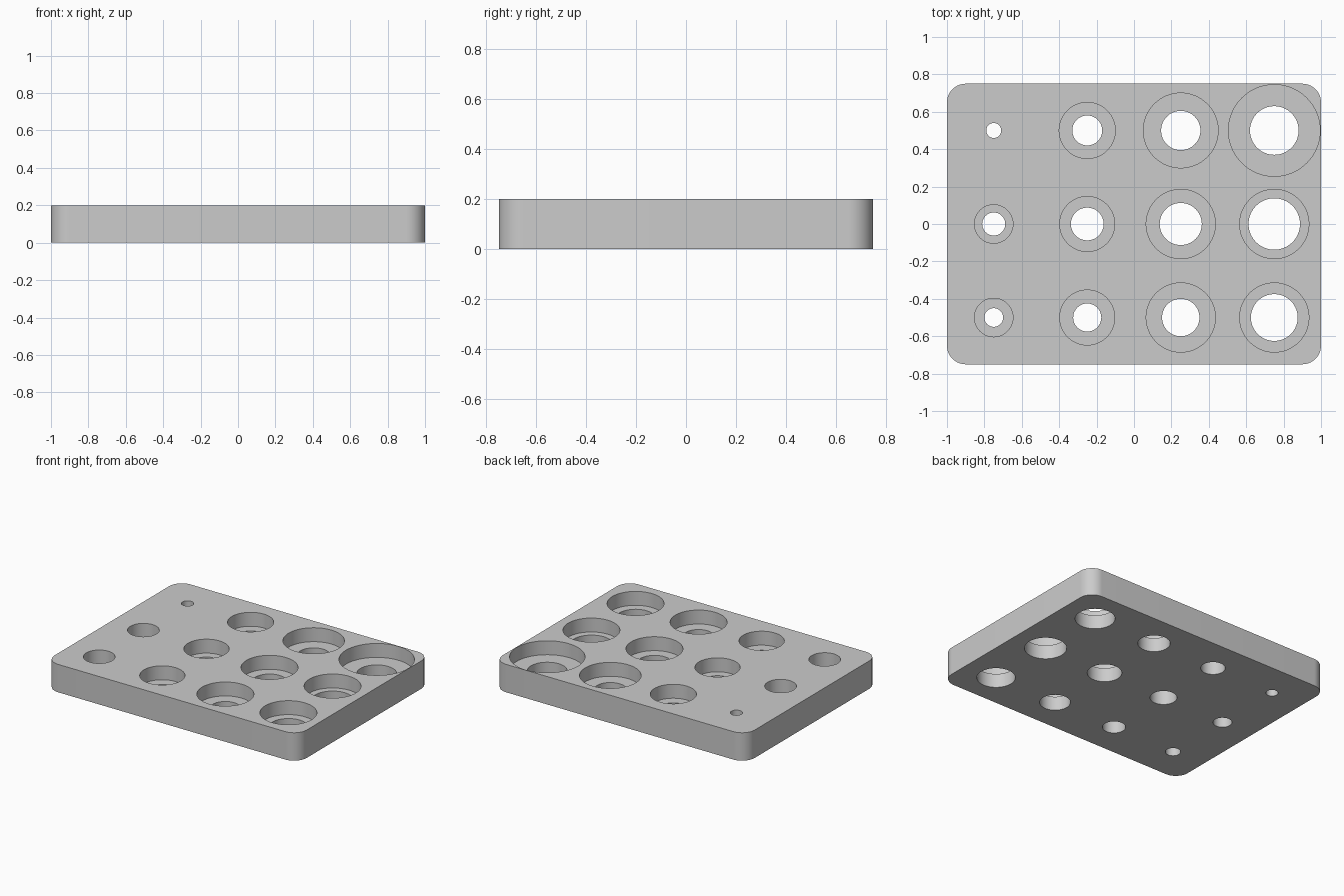
import bpy, bmesh, math
from mathutils import Matrix

cube = bpy.data.objects.get("Cube")
if cube:
    bpy.data.objects.remove(cube, do_unlink=True)

LENGTH, WIDTH, THICK, CORNER = 2.0, 1.5, 0.2, 0.1
BORE_FLOOR = 0.1
COLUMNS = (-0.75, -0.25, 0.25, 0.75)

# Each row: (through radius, counterbore radius) per column; 0 = no counterbore
ROWS = {
    -0.5: ((0.05, 0.103), (0.075, 0.147), (0.1, 0.185), (0.125, 0.185)),
    0.0: ((0.0615, 0.103), (0.0875, 0.147), (0.1125, 0.185), (0.1375, 0.185)),
    0.5: ((0.04, 0), (0.08, 0.15), (0.105, 0.2), (0.13, 0.245)),
}


def mesh_object(name, bm):
    mesh = bpy.data.meshes.new(name)
    bm.to_mesh(mesh)
    bm.free()
    obj = bpy.data.objects.new(name, mesh)
    bpy.context.collection.objects.link(obj)
    return obj


def add_cylinder(bm, x, y, radius, bottom, top):
    bmesh.ops.create_cone(
        bm, cap_ends=True, segments=64, radius1=radius, radius2=radius,
        depth=top - bottom,
        matrix=Matrix.Translation((x, y, (top + bottom) / 2)))


# Plate with rounded upright corners
bm = bmesh.new()
bmesh.ops.create_cube(bm, size=1, matrix=Matrix.Translation((0, 0, THICK / 2))
                      @ Matrix.Diagonal((LENGTH, WIDTH, THICK, 1)))
upright = [e for e in bm.edges
           if abs(e.verts[0].co.z - e.verts[1].co.z) > THICK / 2]
bmesh.ops.bevel(bm, geom=upright, offset=CORNER, segments=16,
                profile=0.5, affect='EDGES')
plate = mesh_object("drilled_plate", bm)

# Cutters: through holes first, then the wider counterbores
through, bores = bmesh.new(), bmesh.new()
for y, row in ROWS.items():
    for x, (hole, bore) in zip(COLUMNS, row):
        add_cylinder(through, x, y, hole, -THICK, 2 * THICK)
        if bore:
            add_cylinder(bores, x, y, bore, BORE_FLOOR, 2 * THICK)

bpy.context.view_layer.objects.active = plate
for name, cutter_mesh in (("through_cutter", through), ("bore_cutter", bores)):
    cutter = mesh_object(name, cutter_mesh)
    cutter.hide_render = True
    mod = plate.modifiers.new(name, 'BOOLEAN')
    mod.operation, mod.solver, mod.object = 'DIFFERENCE', 'EXACT', cutter
    bpy.ops.object.modifier_apply(modifier=mod.name)
    bpy.data.objects.remove(cutter, do_unlink=True)

# Grey metal colour
grey = bpy.data.materials.new("plain_grey")
grey.use_nodes = True
colour = (0.6, 0.6, 0.6, 1)
grey.diffuse_color = colour
grey.node_tree.nodes["Principled BSDF"].inputs["Base Color"].default_value = colour
plate.data.materials.clear()
plate.data.materials.append(grey)

# Smooth walls, sharp rims
bpy.ops.object.select_all(action='DESELECT')
plate.select_set(True)
bpy.ops.object.shade_smooth_by_angle(angle=math.radians(30))
